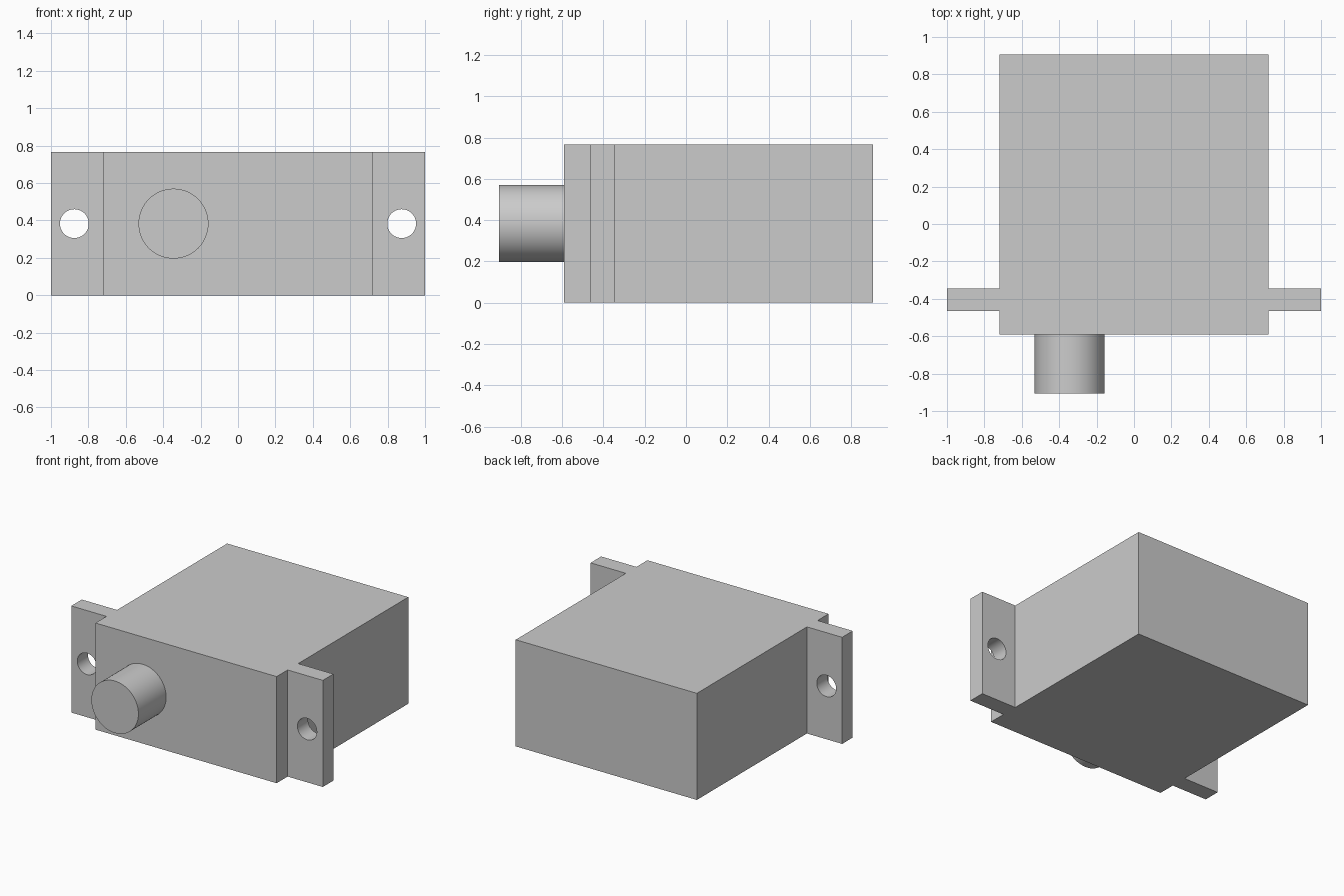
import bpy
import bmesh
import math

cube = bpy.data.objects.get("Cube")
if cube:
    bpy.data.objects.remove(cube, do_unlink=True)

HEIGHT = 0.766
MID_Z = HEIGHT / 2
FRONT, BACK = -0.59, 0.905
EAR_FRONT, EAR_BACK = -0.465, -0.345
BODY_X, EAR_X = 0.72, 1.0

grey = bpy.data.materials.new("plain grey")
grey.use_nodes = True
colour = (0.6, 0.6, 0.6, 1)
grey.diffuse_color = colour
grey.node_tree.nodes["Principled BSDF"].inputs["Base Color"].default_value = colour


def rod(name, x, y0, y1, radius, sides=64):
    """Cylinder along y, at mid height."""
    bpy.ops.mesh.primitive_cylinder_add(
        vertices=sides, radius=radius, depth=y1 - y0,
        location=(x, (y0 + y1) / 2, MID_Z), rotation=(math.pi / 2, 0, 0))
    obj = bpy.context.object
    obj.name = name
    obj.data.materials.append(grey)
    return obj


# Case with mounting ears: half outline, mirrored, then extruded upwards
half = [(BODY_X, FRONT), (BODY_X, EAR_FRONT), (EAR_X, EAR_FRONT),
        (EAR_X, EAR_BACK), (BODY_X, EAR_BACK), (BODY_X, BACK)]
outline = half + [(-x, y) for x, y in reversed(half)]
bm = bmesh.new()
base = bm.faces.new([bm.verts.new((x, y, 0)) for x, y in outline])
top = bmesh.ops.extrude_face_region(bm, geom=[base])["geom"]
bmesh.ops.translate(bm, vec=(0, 0, HEIGHT),
                    verts=[v for v in top if isinstance(v, bmesh.types.BMVert)])
bmesh.ops.recalc_face_normals(bm, faces=bm.faces)
mesh = bpy.data.meshes.new("case")
bm.to_mesh(mesh)
bm.free()
mesh.materials.append(grey)
case = bpy.data.objects.new("case", mesh)
bpy.context.collection.objects.link(case)

# Screw holes through both ears
for side in (-1, 1):
    cutter = rod("hole_cutter", side * 0.875, EAR_FRONT - 0.05, EAR_BACK + 0.05, 0.077)
    cutter.hide_render = True
    cut = case.modifiers.new("screw_hole", "BOOLEAN")
    cut.operation = "DIFFERENCE"
    cut.solver = "EXACT"
    cut.object = cutter
    bpy.context.view_layer.objects.active = case
    bpy.ops.object.modifier_apply(modifier=cut.name)
    bpy.data.objects.remove(cutter, do_unlink=True)

# Output shaft on the front
shaft = rod("output_shaft", -0.345, -0.905, FRONT, 0.187)

# Smooth round walls, sharp edges
for obj in (case, shaft):
    bpy.ops.object.select_all(action="DESELECT")
    obj.select_set(True)
    bpy.context.view_layer.objects.active = obj
    bpy.ops.object.shade_smooth_by_angle(angle=math.radians(30))
